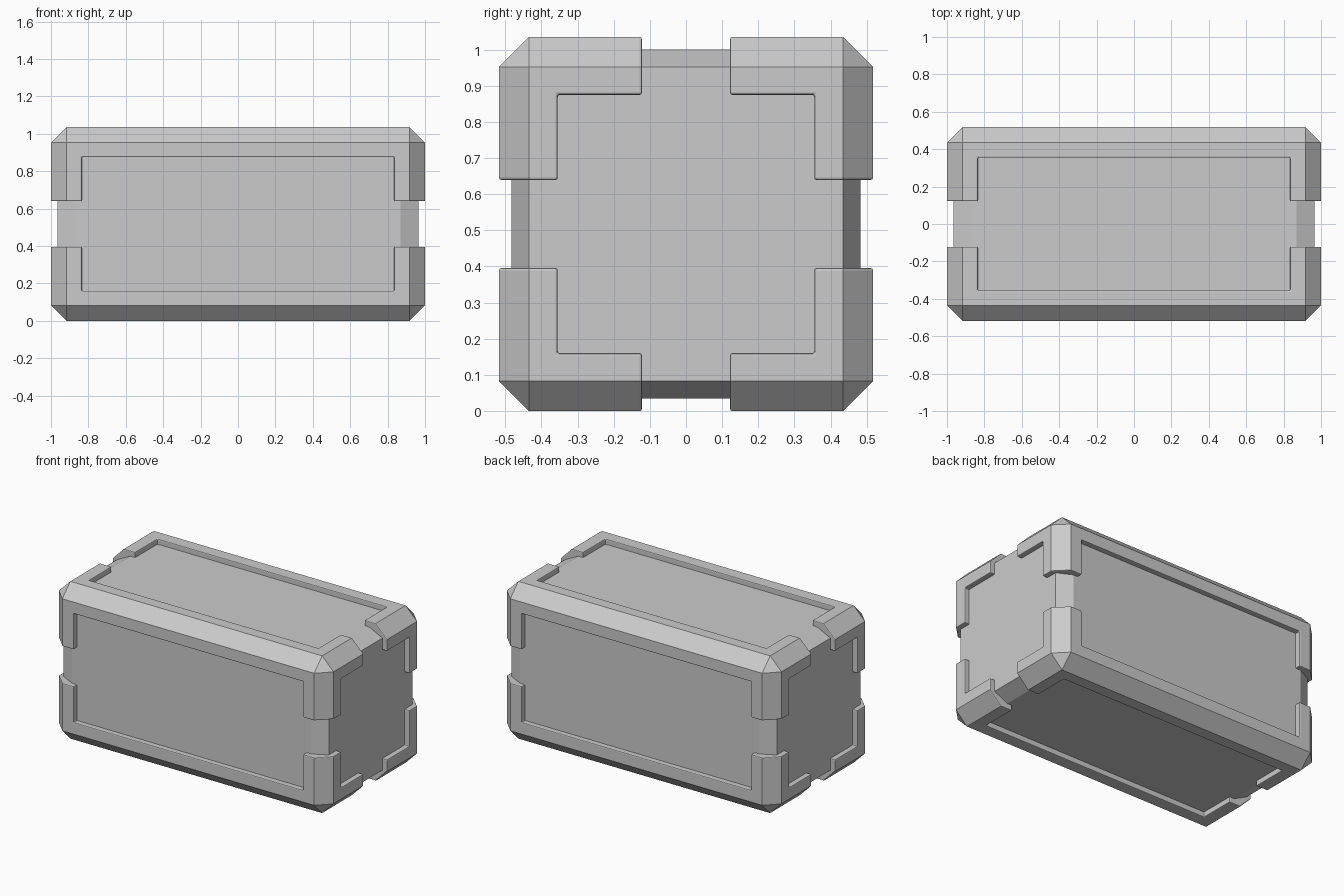
import bpy, bmesh
from mathutils import Vector

if "Cube" in bpy.data.objects:
    bpy.data.objects.remove(bpy.data.objects["Cube"])

CZ = 0.5175                      # centre height
OUT = Vector((1.0, 0.5175, 0.5175))   # trim half size
INN = Vector((0.835, 0.355, 0.3575))  # panel opening half size
GAP, BIG = 0.122, 1.5


def box(name, half, centre=(0, 0, 0), chamfer=0.0, scale=(1, 1, 1)):
    """Box with optional chamfer; scale stretches the chamfer as well."""
    bm = bmesh.new()
    bmesh.ops.create_cube(bm, size=2)
    for v in bm.verts:
        v.co = Vector(a * b for a, b in zip(v.co, half))
    if chamfer:
        bmesh.ops.bevel(bm, geom=bm.edges[:], offset=chamfer, segments=1,
                        affect='EDGES', profile=0.5)
    for v in bm.verts:
        v.co = Vector(a * s for a, s in zip(v.co, scale)) + Vector(centre)
    me = bpy.data.meshes.new(name)
    bm.to_mesh(me)
    bm.free()
    ob = bpy.data.objects.new(name, me)
    ob.location.z = CZ
    bpy.context.collection.objects.link(ob)
    return ob


# Inner crate body, stretched along x so its end chamfers are long
body = box("crate_body", (0.483, 0.483, 0.483), chamfer=0.048, scale=(2, 1, 1))

# Raised edge trim: chamfered block with panel openings cut through
trim = box("edge_trim", OUT, chamfer=0.083)
cutters = []
for axis in range(3):
    half = INN.copy()
    half[axis] = BIG
    cutters.append(box("panel_cutter", half))

# Breaks in the trim at the middle of each end edge
for s in (-1, 1):
    cutters.append(box("gap_cutter", (0.4, GAP, BIG), (s * 1.1, 0, 0)))
    cutters.append(box("gap_cutter", (0.4, BIG, GAP), (s * 1.1, 0, 0)))

bpy.context.view_layer.objects.active = trim
for c in cutters:
    m = trim.modifiers.new("cut", 'BOOLEAN')
    m.operation, m.solver, m.object = 'DIFFERENCE', 'EXACT', c
    bpy.ops.object.modifier_apply(modifier=m.name)
    bpy.data.objects.remove(c, do_unlink=True)

# Clean up, then soften the cut edges of the trim
bm = bmesh.new()
bm.from_mesh(trim.data)
bmesh.ops.remove_doubles(bm, verts=bm.verts[:], dist=0.0005)
bmesh.ops.dissolve_limit(bm, angle_limit=0.02, verts=bm.verts[:], edges=bm.edges[:])
bm.to_mesh(trim.data)
bm.free()
bev = trim.modifiers.new("soft_edges", 'BEVEL')
bev.width, bev.segments = 0.006, 2
bev.limit_method, bev.angle_limit = 'ANGLE', 1.1
